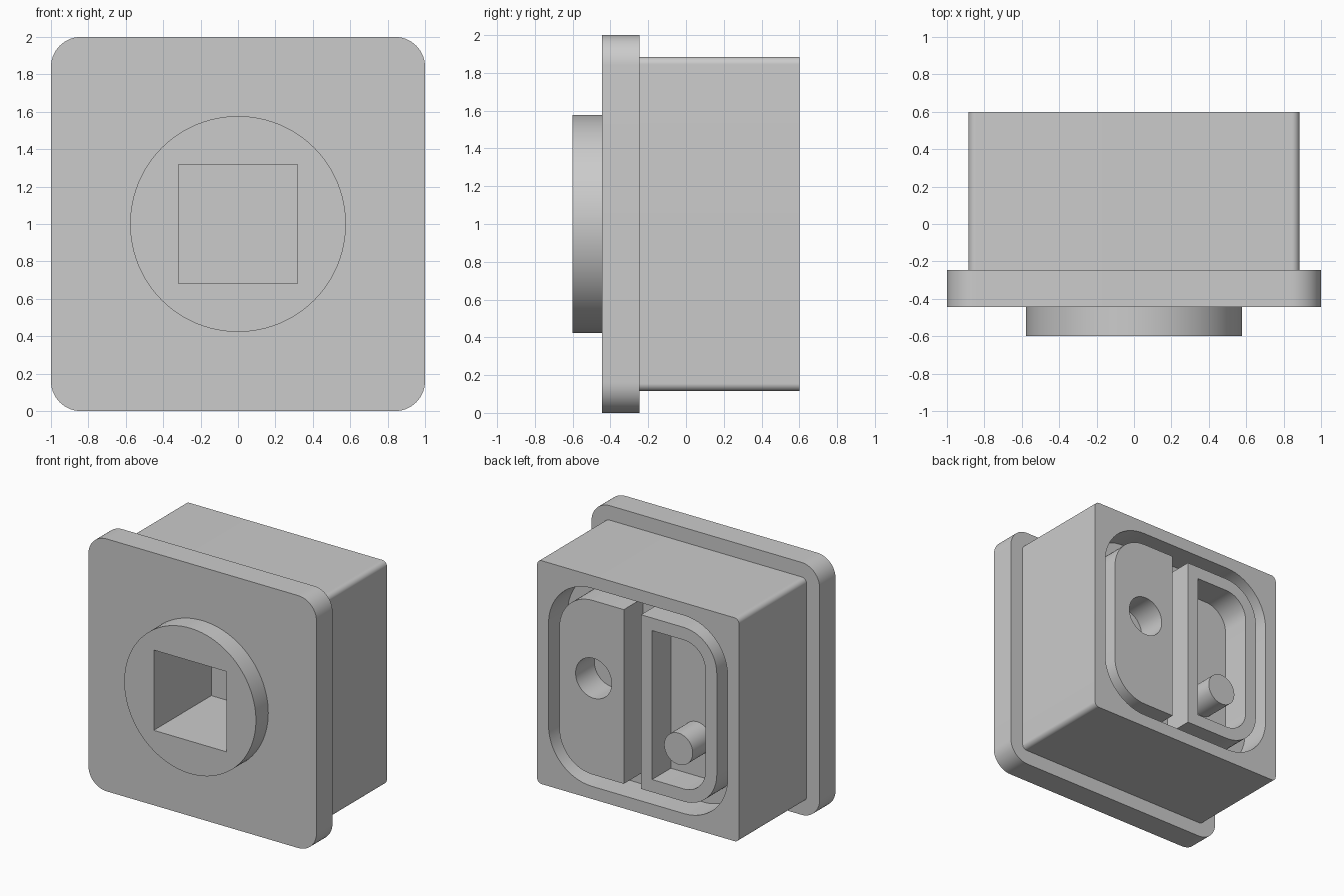
import bpy, bmesh
from math import cos, sin, pi, radians

cube = bpy.data.objects.get("Cube")
if cube:
    bpy.data.objects.remove(cube, do_unlink=True)

grey = bpy.data.materials.new("plain grey")
grey.use_nodes = True
grey.diffuse_color = (0.6, 0.6, 0.6, 1)
grey.node_tree.nodes["Principled BSDF"].inputs["Base Color"].default_value = (0.6, 0.6, 0.6, 1)


def rounded(x0, x1, half, r_left, r_right, steps=14):
    """Outline in x and z, centred on z = 1, with its own radius at each side."""
    pts = []
    corners = ((x1, 1, r_right, 0), (x0, 1, r_left, 1), (x0, -1, r_left, 2), (x1, -1, r_right, 3))
    for x, side, r, quarter in corners:
        cx = x - r if x == x1 else x + r
        cz = 1 + side * (half - r)
        n = steps if r else 0
        for i in range(n + 1):
            a = (quarter + (i / n if n else 0)) * pi / 2
            pts.append((cx + r * cos(a), cz + r * sin(a)))
    return pts


def circle(x, z, r, n=64):
    return [(x + r * cos(2 * pi * i / n), z + r * sin(2 * pi * i / n)) for i in range(n)]


def prism(name, outline, front, back):
    """Extrude an outline along y."""
    bm = bmesh.new()
    face = bm.faces.new([bm.verts.new((x, front, z)) for x, z in outline])
    out = bmesh.ops.extrude_face_region(bm, geom=[face])
    moved = [v for v in out["geom"] if isinstance(v, bmesh.types.BMVert)]
    bmesh.ops.translate(bm, vec=(0, back - front, 0), verts=moved)
    bmesh.ops.recalc_face_normals(bm, faces=bm.faces)
    mesh = bpy.data.meshes.new(name)
    bm.to_mesh(mesh)
    bm.free()
    mesh.materials.append(grey)
    obj = bpy.data.objects.new(name, mesh)
    bpy.context.collection.objects.link(obj)
    return obj


def activate(obj):
    bpy.ops.object.select_all(action="DESELECT")
    obj.select_set(True)
    bpy.context.view_layer.objects.active = obj


def cut(obj, outline, front, back):
    cutter = prism("cutter", outline, front, back)
    mod = obj.modifiers.new("cut", "BOOLEAN")
    mod.operation, mod.solver, mod.object = "DIFFERENCE", "EXACT", cutter
    activate(obj)
    bpy.ops.object.modifier_apply(modifier=mod.name)
    bpy.data.objects.remove(cutter, do_unlink=True)


FLANGE_FRONT, FLANGE_BACK, BACK, FLOOR = -0.445, -0.245, 0.6, 0.36

# Outer shell: box, flange and round collar
housing = prism("housing", rounded(-0.885, 0.885, 0.885, 0.04, 0.04), FLANGE_BACK, BACK)
flange = prism("flange", rounded(-1, 1, 1, 0.16, 0.16), FLANGE_FRONT, FLANGE_BACK)
collar = prism("collar", circle(0, 1, 0.577, 96), -0.6, FLANGE_FRONT)

# Square socket running in from the front
socket = rounded(-0.318, 0.318, 0.318, 0, 0)
cut(collar, socket, -0.7, 0.12)
cut(flange, socket, -0.7, 0.12)
cut(housing, socket, -0.7, 0.12)

# Rounded pocket in the back
cut(housing, rounded(-0.785, 0.785, 0.785, 0.38, 0.38), FLOOR, 0.7)

# Solid block with a round hole
block = prism("solid_block", rounded(0.125, 0.69, 0.69, 0, 0.29), FLOOR, BACK)
cut(block, circle(0.39, 1.075, 0.158), FLOOR + 0.005, 0.7)

# Hollow block with a peg inside
frame = prism("hollow_block", rounded(-0.69, -0.025, 0.69, 0.29, 0), FLOOR, BACK)
cut(frame, rounded(-0.59, -0.123, 0.59, 0.19, 0), FLOOR + 0.005, 0.7)
peg = prism("peg", circle(-0.354, 0.715, 0.125), FLOOR, BACK)

for part in (housing, flange, collar, block, frame, peg):
    activate(part)
    bpy.ops.object.shade_smooth_by_angle(angle=radians(30))
